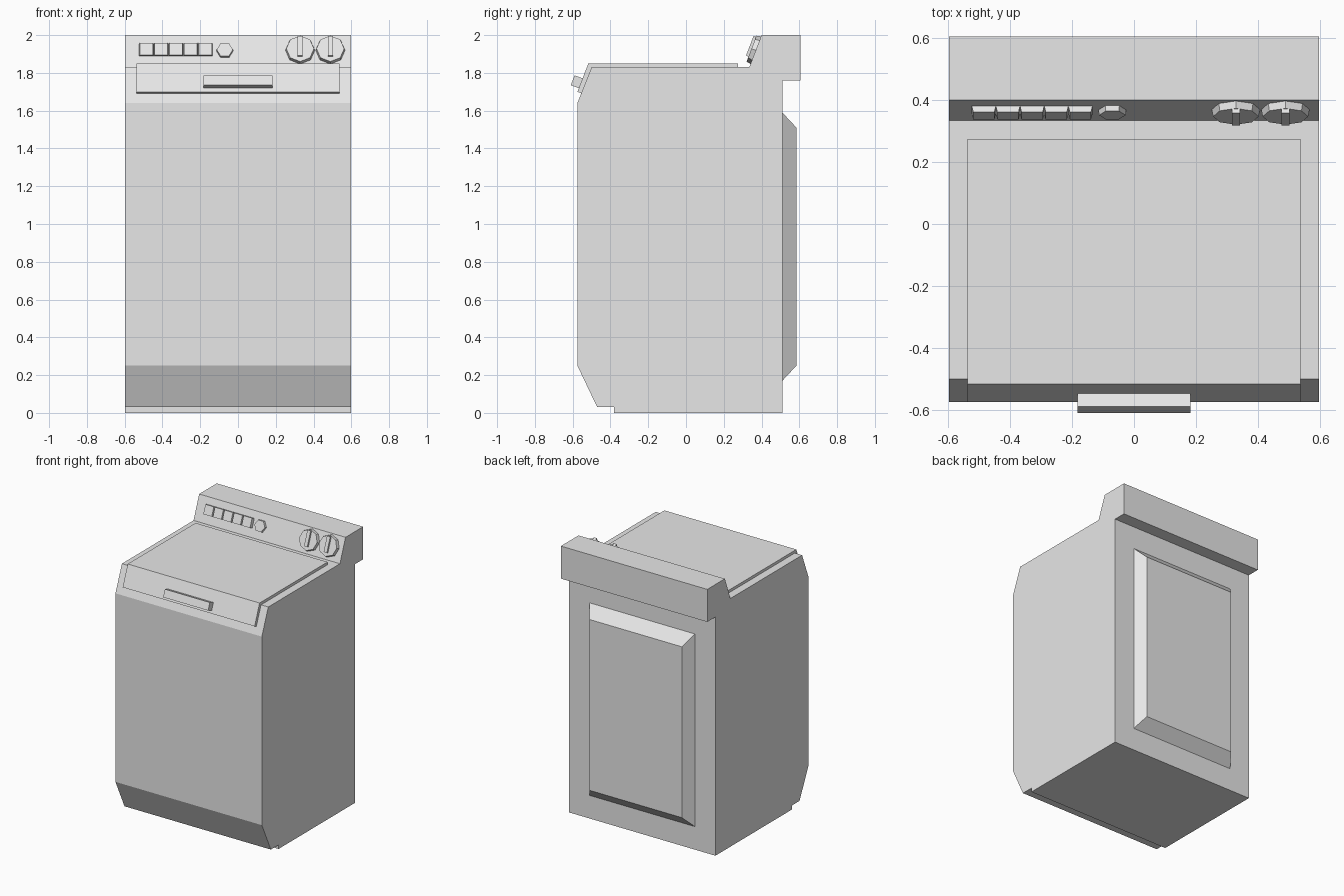
import bpy
import bmesh
import math
from mathutils import Matrix, Vector

cube = bpy.data.objects.get("Cube")
if cube:
    bpy.data.objects.remove(cube, do_unlink=True)

# One enamel colour for the whole appliance
enamel = bpy.data.materials.new("light_grey_enamel")
enamel.use_nodes = True
enamel.diffuse_color = (0.8, 0.8, 0.8, 1)
enamel.node_tree.nodes["Principled BSDF"].inputs["Base Color"].default_value = (0.8, 0.8, 0.8, 1)


def loft(name, lower, upper):
    """Closed solid between two matching loops of points."""
    bm = bmesh.new()
    a = [bm.verts.new(p) for p in lower]
    b = [bm.verts.new(p) for p in upper]
    bm.faces.new(a[::-1])
    bm.faces.new(b)
    n = len(a)
    for i in range(n):
        j = (i + 1) % n
        bm.faces.new((a[i], a[j], b[j], b[i]))
    bmesh.ops.recalc_face_normals(bm, faces=bm.faces)
    mesh = bpy.data.meshes.new(name)
    bm.to_mesh(mesh)
    bm.free()
    mesh.materials.append(enamel)
    obj = bpy.data.objects.new(name, mesh)
    bpy.context.collection.objects.link(obj)
    return obj


def prism(name, profile, half_width):
    """Side profile of (y, z) points extruded across x."""
    return loft(name, [(-half_width, y, z) for y, z in profile],
                [(half_width, y, z) for y, z in profile])


def raised(name, outline, height, taper, frame, base=0.0):
    """Flat outline raised off a surface, its top scaled by the (u, v) taper."""
    return loft(name, [frame @ Vector((u, v, base)) for u, v in outline],
                [frame @ Vector((u * taper[0], v * taper[1], height)) for u, v in outline])


def rect(w, h):
    return [(-w / 2, -h / 2), (w / 2, -h / 2), (w / 2, h / 2), (-w / 2, h / 2)]


def ngon(sides, radius):
    steps = [math.tau * i / sides for i in range(sides)]
    return [(radius * math.cos(t), radius * math.sin(t)) for t in steps]


# Cabinet with toe kick, chamfered front and rear console
prism("cabinet", [(-0.38, 0), (0.51, 0), (0.51, 1.76), (0.605, 1.76), (0.605, 2),
                  (0.40, 2), (0.335, 1.83), (-0.50, 1.83), (-0.575, 1.64),
                  (-0.575, 0.25), (-0.47, 0.03), (-0.38, 0.03)], 0.597)

# Lid folded over the front edge
prism("lid", [(0.275, 1.825), (0.275, 1.85), (-0.517, 1.85), (-0.575, 1.70),
              (-0.55, 1.69), (-0.498, 1.825)], 0.538)

# Lid handle
prism("lid_handle", [(-0.545, 1.77), (-0.59, 1.787), (-0.61, 1.735), (-0.565, 1.718)], 0.183)

# Raised rear panel
back = Matrix(((-1, 0, 0, 0), (0, 0, 1, 0.51), (0, 1, 0, 0.88), (0, 0, 0, 1)))
raised("rear_panel", rect(0.86, 1.42), 0.075, (0.875, 0.887), back)

# Sloped console face carrying the controls
console_up = Vector((0, 0.065, 0.17)).normalized()
console_out = Vector((1, 0, 0)).cross(console_up)


def on_console(x, z):
    y = 0.335 + (z - 1.83) * 0.065 / 0.17
    axes = Matrix((Vector((1, 0, 0)), console_up, console_out)).transposed()
    return Matrix.Translation((x, y, z)) @ axes.to_4x4()


# Row of push buttons
for i in range(5):
    raised(f"push_button_{i + 1}", rect(0.078, 0.068), 0.021, (0.88, 1),
           on_console(-0.485 + i * 0.078, 1.92))

# Small selector
raised("small_selector", ngon(6, 0.045), 0.018, (0.95, 0.95), on_console(-0.07, 1.917))

# Dials with finger grips
for side, x in (("right", 0.329), ("left", 0.489)):
    spot = on_console(x, 1.92)
    raised(f"{side}_dial", ngon(8, 0.078), 0.024, (0.94, 0.94), spot)
    raised(f"{side}_dial_grip", rect(0.026, 0.112), 0.038, (1, 1),
           on_console(x, 1.93), base=0.015)
